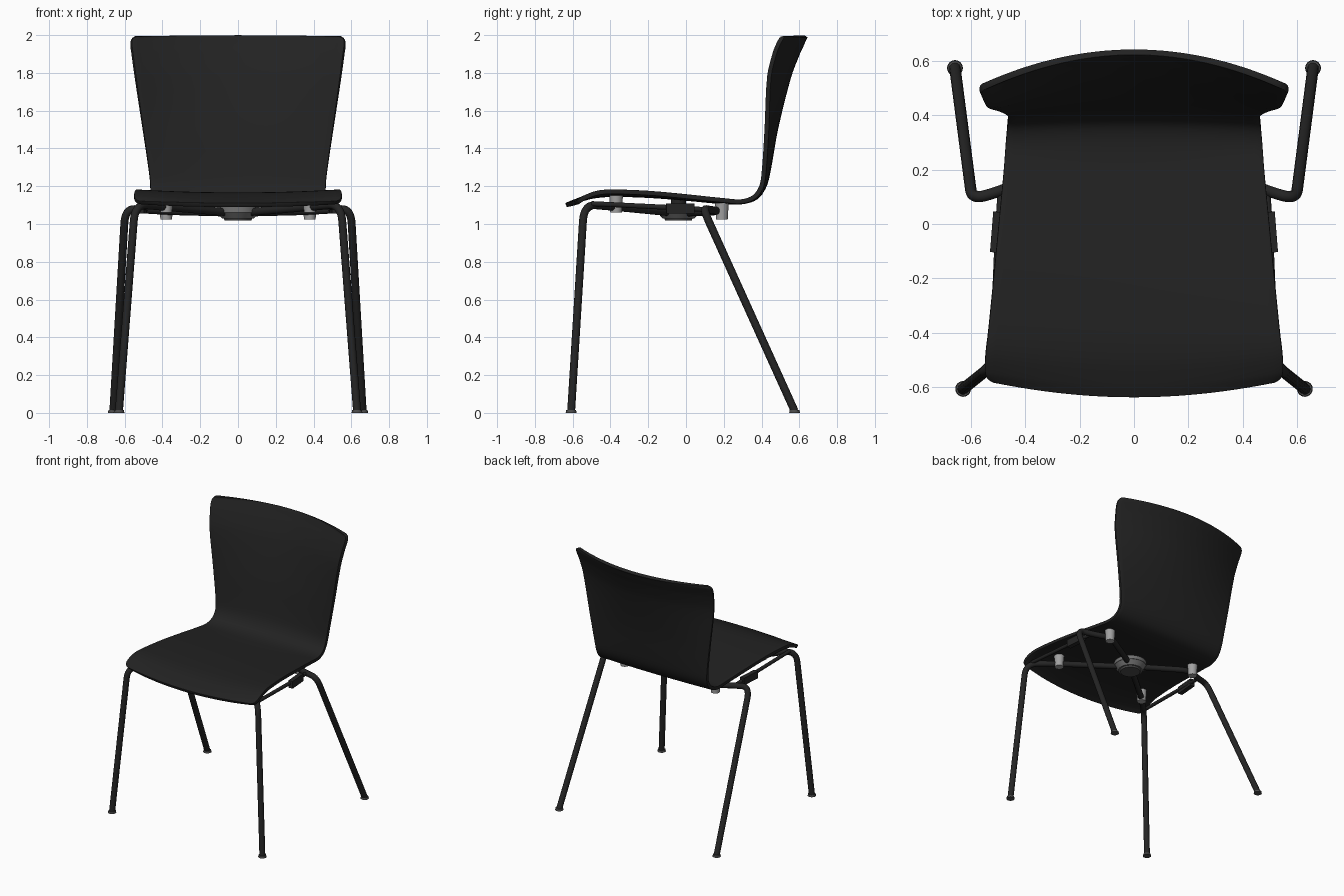
import bpy, bmesh, math
from mathutils import Vector

if "Cube" in bpy.data.objects:
    bpy.data.objects.remove(bpy.data.objects["Cube"])


def material(name, v):
    m = bpy.data.materials.new(name)
    m.diffuse_color = (v, v, v, 1)
    m.use_nodes = True
    m.node_tree.nodes["Principled BSDF"].inputs["Base Color"].default_value = m.diffuse_color
    return m


BLACK = material("black shell", 0.016)
TUBE = material("black tube", 0.018)
DARK = material("dark grey plastic", 0.07)
HUBGREY = material("mid grey hub", 0.17)
PALE = material("pale grey pad", 0.36)


def smooth(ob, angle=40):
    bpy.ops.object.select_all(action='DESELECT')
    ob.select_set(True)
    bpy.context.view_layer.objects.active = ob
    bpy.ops.object.shade_smooth_by_angle(angle=math.radians(angle))


# --- seat and back shell: rows of (centre y, centre z, edge y, edge z, half width)
ROWS = [Vector(r) for r in (
    (-.635, 1.100, -.578, 1.112, .515), (-.618, 1.107, -.566, 1.120, .538),
    (-.585, 1.120, -.540, 1.138, .549), (-.500, 1.145, -.475, 1.163, .547),
    (-.400, 1.155, -.400, 1.171, .538), (-.200, 1.150, -.200, 1.164, .518),
    (.000, 1.135, .000, 1.146, .499), (.200, 1.117, .200, 1.125, .480),
    (.300, 1.117, .295, 1.119, .473), (.370, 1.140, .360, 1.142, .467),
    (.412, 1.195, .398, 1.195, .464), (.434, 1.270, .412, 1.270, .470),
    (.475, 1.500, .427, 1.500, .503), (.545, 1.780, .440, 1.780, .544),
    (.590, 1.900, .468, 1.900, .560), (.613, 1.950, .487, 1.950, .566),
    (.626, 1.980, .503, 1.980, .561), (.634, 1.994, .512, 1.994, .540))]


def spline(rows, steps):
    """Catmull-Rom curve through all rows."""
    out = []
    for i in range(len(rows) - 1):
        p0, p1, p2, p3 = (rows[max(i - 1, 0)], rows[i], rows[i + 1],
                          rows[min(i + 2, len(rows) - 1)])
        # tangents scaled by segment length keep uneven spacing smooth
        d = [max((b - a).length, 1e-6) for a, b in ((p0, p1), (p1, p2), (p2, p3))]
        m1 = (p2 - p0) * (d[1] / (d[1] + (d[0] if i else 0)))
        m2 = (p3 - p1) * (d[1] / (d[1] + (d[2] if i + 2 < len(rows) else 0)))
        for k in range(steps):
            t = k / steps
            out.append(p1 * (2*t**3 - 3*t*t + 1) + m1 * (t**3 - 2*t*t + t)
                       + p2 * (3*t*t - 2*t**3) + m2 * (t**3 - t*t))
    out.append(rows[-1].copy())
    return out


bm = bmesh.new()
N = 32
grid = []
for cy, cz, ey, ez, w in spline(ROWS, 4):
    line = []
    for j in range(N + 1):
        u = 2 * j / N - 1
        line.append(bm.verts.new((w * u, cy + (ey - cy) * u * u, cz + (ez - cz) * u * u)))
    grid.append(line)
for a, b in zip(grid, grid[1:]):
    for j in range(N):
        bm.faces.new((a[j], a[j + 1], b[j + 1], b[j]))
me = bpy.data.meshes.new("seat_shell")
bm.to_mesh(me)
bm.free()
shell = bpy.data.objects.new("seat_shell", me)
bpy.context.collection.objects.link(shell)
me.materials.append(BLACK)
smooth(shell)
sol = shell.modifiers.new("thickness", 'SOLIDIFY')
sol.thickness = 0.024
sol.offset = 0
bev = shell.modifiers.new("soft rim", 'BEVEL')
bev.width = 0.006
bev.segments = 2
bev.angle_limit = math.radians(50)


# --- helpers for the frame
def tube(name, pts, radius, fillet, mat):
    """Round tube along a polyline with rounded corners."""
    pts = [Vector(p) for p in pts]
    path = [pts[0]]
    for a, b, c in zip(pts, pts[1:], pts[2:]):
        p = b + (a - b).normalized() * min(fillet, (a - b).length * .45)
        q = b + (c - b).normalized() * min(fillet, (c - b).length * .45)
        for k in range(9):
            t = k / 8
            path.append(p * (1 - t)**2 + b * 2 * t * (1 - t) + q * t * t)
    path.append(pts[-1])
    cu = bpy.data.curves.new(name, 'CURVE')
    cu.dimensions = '3D'
    cu.bevel_depth = radius
    cu.bevel_resolution = 4
    cu.use_fill_caps = True
    sp = cu.splines.new('POLY')
    sp.points.add(len(path) - 1)
    for s, p in zip(sp.points, path):
        s.co = (*p, 1)
    ob = bpy.data.objects.new(name, cu)
    bpy.context.collection.objects.link(ob)
    cu.materials.append(mat)
    bpy.ops.object.select_all(action='DESELECT')
    ob.select_set(True)
    bpy.context.view_layer.objects.active = ob
    bpy.ops.object.convert(target='MESH')
    smooth(bpy.context.object)


def cone(name, x, y, z0, z1, r0, r1, mat):
    bpy.ops.mesh.primitive_cone_add(vertices=32, radius1=r0, radius2=r1, depth=z1 - z0,
                                    location=(x, y, (z0 + z1) / 2))
    ob = bpy.context.object
    ob.name = name
    ob.data.materials.append(mat)
    smooth(ob)


for s, side in ((-1, "left"), (1, "right")):
    # legs, each running under the seat to the hub
    tube(f"front_leg_{side}", [(s*.63, -.608, .01), (s*.545, -.54, 1.105),
         (s*.38, -.37, 1.09), (s*.05, -.08, 1.062)], .021, .09, TUBE)
    tube(f"rear_leg_{side}", [(s*.66, .575, .01), (s*.597, .09, 1.082),
         (s*.48, .125, 1.075), (s*.36, .18, 1.068), (s*.05, 0, 1.06)], .021, .085, TUBE)
    # side rail and its clip block
    tube(f"side_rail_{side}", [(s*.52, -.5, 1.108), (s*.5, -.03, 1.085),
         (s*.49, .12, 1.075)], .013, .05, TUBE)
    bpy.ops.mesh.primitive_cube_add(size=1, location=(s*.508, -.03, 1.082),
                                    rotation=(0, 0, s*.08))
    block = bpy.context.object
    block.name = f"rail_block_{side}"
    block.scale = (.034, .15, .055)
    block.data.materials.append(TUBE)
    b = block.modifiers.new("soft edges", 'BEVEL')
    b.width = .006
    # shell mounting pads
    cone(f"front_pad_{side}", s*.38, -.37, 1.062, 1.15, .031, .036, PALE)
    cone(f"rear_pad_{side}", s*.38, .19, 1.025, 1.11, .031, .036, PALE)
    # foot glides
    cone(f"front_glide_{side}", s*.63, -.608, 0, .014, .029, .026, DARK)
    cone(f"rear_glide_{side}", s*.66, .575, 0, .014, .029, .026, DARK)

# --- central hub
cone("hub_top", 0, -.04, 1.062, 1.09, .115, .115, HUBGREY)
cone("hub_body", 0, -.04, 1.03, 1.062, .085, .112, HUBGREY)
cone("hub_cap", 0, -.04, 1.018, 1.03, .07, .075, DARK)
cone("hub_post", 0, -.04, 1.09, 1.13, .04, .04, TUBE)
